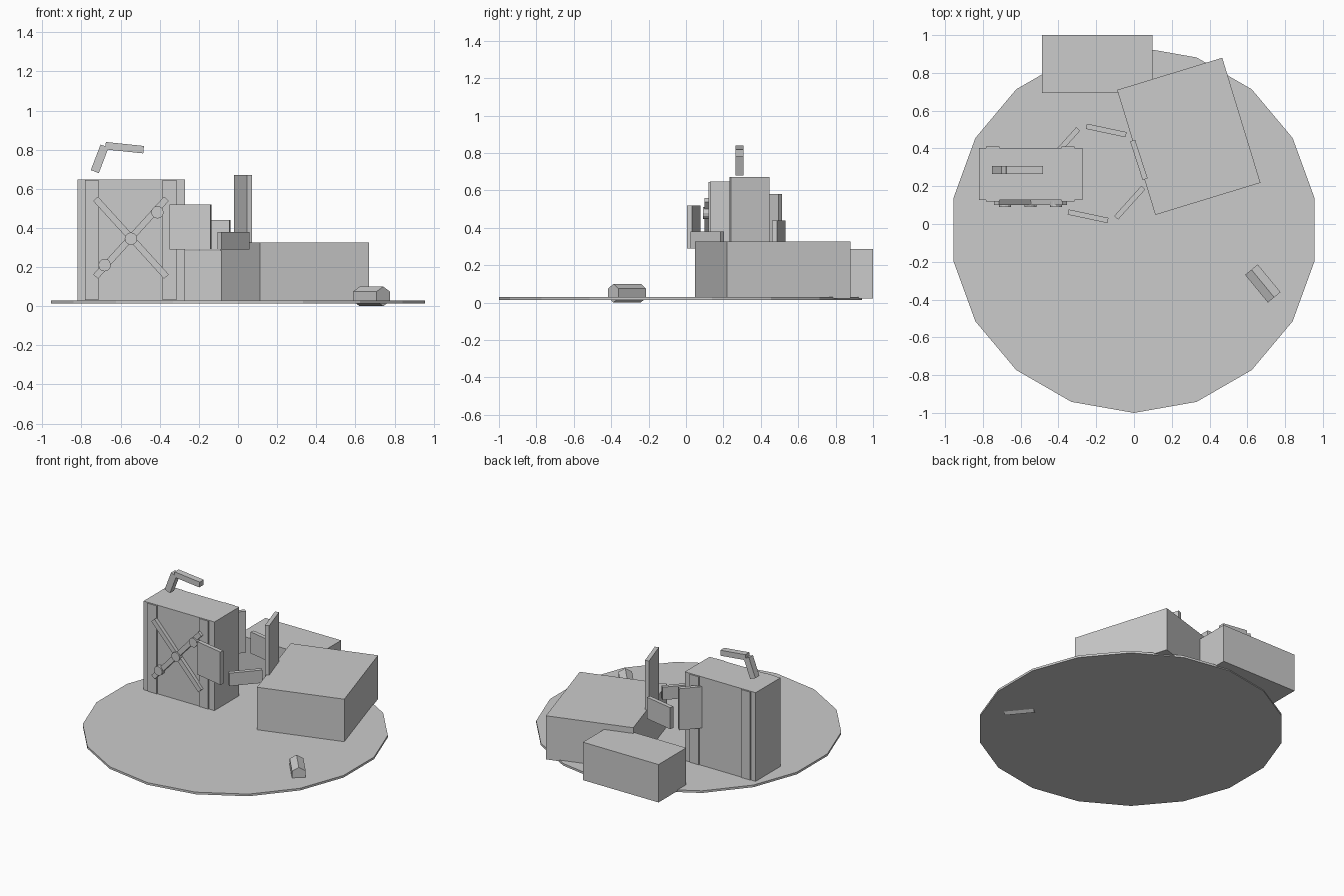
import bpy
from math import radians, sin, cos, pi

if "Cube" in bpy.data.objects:
    bpy.data.objects.remove(bpy.data.objects["Cube"])

grey = bpy.data.materials.new("plain grey")
grey.use_nodes = True
grey.diffuse_color = (0.6, 0.6, 0.6, 1)
grey.node_tree.nodes["Principled BSDF"].inputs["Base Color"].default_value = (0.6, 0.6, 0.6, 1)


def finish(name):
    ob = bpy.context.object
    ob.name = name
    ob.data.materials.append(grey)
    return ob


def box(name, centre, size, rot=(0, 0, 0)):
    bpy.ops.mesh.primitive_cube_add(size=1, location=centre, rotation=[radians(a) for a in rot])
    ob = finish(name)
    ob.scale = size
    return ob


def cylinder(name, sides, radius, depth, centre, rot=(0, 0, 0)):
    bpy.ops.mesh.primitive_cylinder_add(vertices=sides, radius=radius, depth=depth, location=centre,
                                        rotation=[radians(a) for a in rot])
    return finish(name)


# Ground disc, with a corner pointing to the front
cylinder("ground_disc", 18, 0.97, 0.015, (0, -0.03, 0.021))

# Large blocks
box("back_block", (-0.195, 0.847, 0.153), (0.585, 0.306, 0.265))
box("turned_block", (0.29, 0.464, 0.173), (0.582, 0.692, 0.305), (0, 0, 17))

# Tall cabinet with shallow battens front and back
box("cabinet", (-0.546, 0.265, 0.338), (0.548, 0.274, 0.62))
for side, y in (("front", 0.126), ("back", 0.404)):
    for end, x in (("right", -0.748), ("left", -0.35)):
        box(f"{side}_batten_{end}", (x, y, 0.338), (0.07, 0.012, 0.615))

# Crossed bars and round studs on the cabinet front
for name, tilt in (("rising_bar", -47.7), ("falling_bar", 47.7)):
    box(name, (-0.547, 0.113, 0.35), (0.538, 0.026, 0.033), (0, tilt, 0))
for i in (-1, 0, 1):
    cylinder(f"stud_{i + 2}", 12, 0.032, 0.03,
             (-0.547 + 0.135 * i, 0.105, 0.345 + 0.135 * i), (90, 0, 0))

# Bent handle above the cabinet
box("handle_upright", (-0.707, 0.286, 0.753), (0.044, 0.044, 0.14), (0, 21, 0))
box("handle_arm", (-0.58, 0.286, 0.81), (0.196, 0.044, 0.038), (0, 6, 0))

# Ring of raised panels with stepped tops
for i, top in enumerate((0.52, 0.38, 0.67, 0.44, 0.58)):
    turn = radians(-102 + 60 * i)
    box(f"ring_panel_{i + 1}",
        (-0.195 + 0.232 * cos(turn), 0.268 + 0.232 * sin(turn), (top + 0.29) / 2),
        (0.215, 0.028, top - 0.29), (0, 0, -12 + 60 * i))

# Small six-sided bar lying on the disc, ridge upwards
bar = cylinder("small_hex_bar", 6, 0.05, 0.19, (0.682, -0.315, 0.05))
bar.rotation_euler = (pi / 2, 0, radians(39.4))
